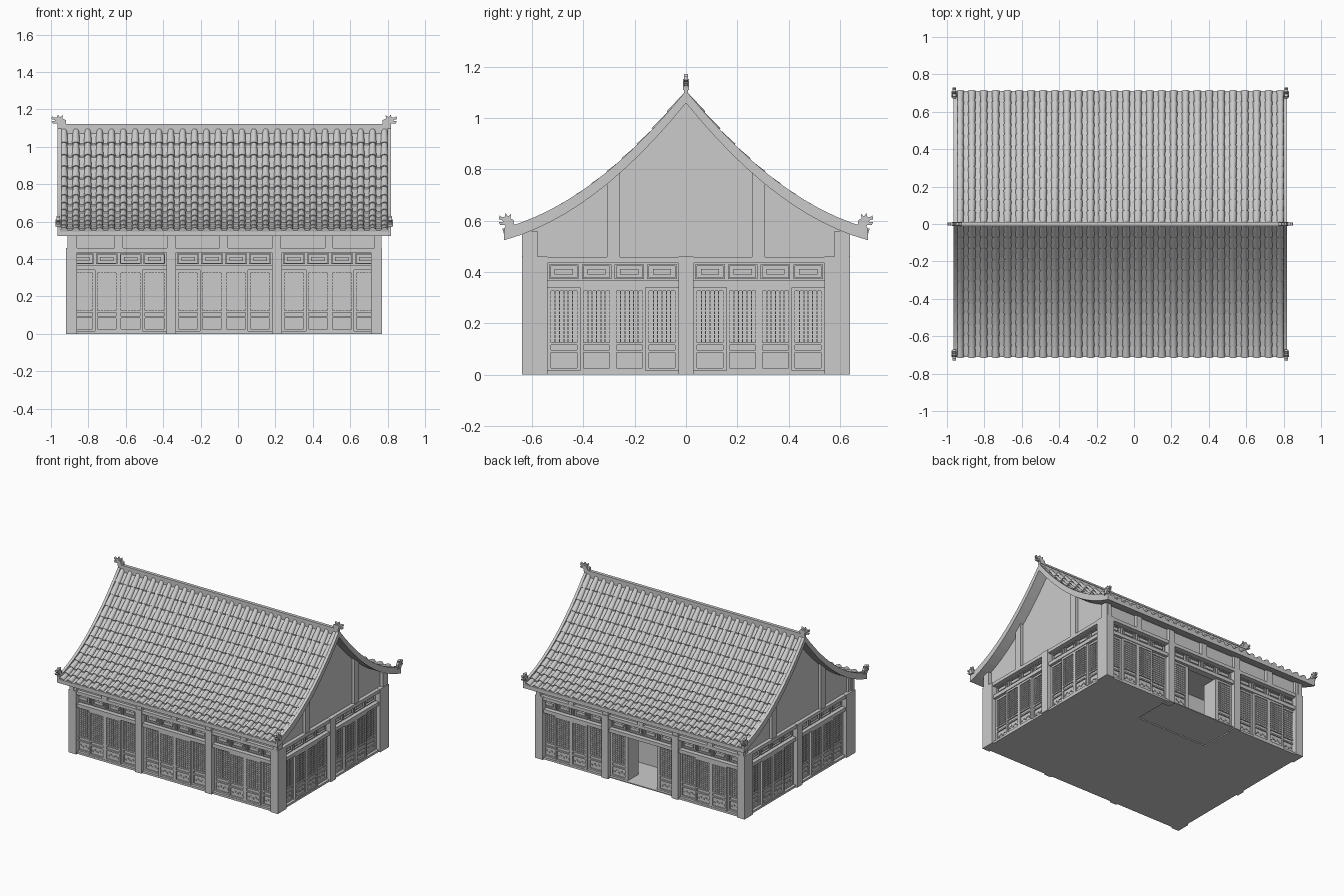
import bpy, bmesh, math
from mathutils import Vector

if "Cube" in bpy.data.objects:
    bpy.data.objects.remove(bpy.data.objects["Cube"])

X0, X1, YW = -0.92, 0.77, 0.64        # outer wall planes
BAYS_X = [(-0.893, -0.383), (-0.331, 0.182), (0.235, 0.748)]
BAYS_Y = [(-0.54, -0.03), (0.03, 0.54)]


def finish(bm, name, smooth=False):
    bmesh.ops.recalc_face_normals(bm, faces=bm.faces)
    me = bpy.data.meshes.new(name)
    bm.to_mesh(me)
    bm.free()
    ob = bpy.data.objects.new(name, me)
    bpy.context.collection.objects.link(ob)
    if smooth:
        bpy.context.view_layer.objects.active = ob
        ob.select_set(True)
        bpy.ops.object.shade_smooth_by_angle(angle=math.radians(40))
        ob.select_set(False)
    return ob


def prism(bm, pts, a, b):
    """Extrude a 3D polygon: a and b are offset vectors of both ends."""
    lo = [bm.verts.new(Vector(p) + Vector(a)) for p in pts]
    hi = [bm.verts.new(Vector(p) + Vector(b)) for p in pts]
    bm.faces.new(lo)
    bm.faces.new(hi[::-1])
    n = len(pts)
    for i in range(n):
        bm.faces.new((lo[i], lo[(i + 1) % n], hi[(i + 1) % n], hi[i]))


def box(bm, x0, x1, y0, y1, z0, z1):
    prism(bm, [(x0, y0, z0), (x1, y0, z0), (x1, y1, z0), (x0, y1, z0)],
          (0, 0, 0), (0, 0, z1 - z0))


def wbox(bm, wall, u0, u1, d0, d1, z0, z1):
    """Box on a wall: u runs along it, d is the distance outwards."""
    if wall == 'front':
        box(bm, u0, u1, -YW - d1, -YW - d0, z0, z1)
    elif wall == 'back':
        box(bm, u0, u1, YW + d0, YW + d1, z0, z1)
    elif wall == 'right':
        box(bm, X1 + d0, X1 + d1, u0, u1, z0, z1)
    else:
        box(bm, X0 - d1, X0 - d0, u0, u1, z0, z1)


def roof_z(y):
    t = abs(y)
    return 1.105 - 1.238 * t + 0.682 * t * t


# solid core, with an entrance hall left open behind the middle back bay
bm = bmesh.new()
cx0, cx1, cy = X0 + 0.045, X1 - 0.045, YW - 0.045
box(bm, cx0, cx1, -cy, 0.33, 0.015, 0.54)
box(bm, cx0, -0.34, 0.33, cy, 0.015, 0.54)
box(bm, 0.24, cx1, 0.33, cy, 0.015, 0.54)
box(bm, -0.34, 0.24, 0.33, cy, 0.345, 0.54)
finish(bm, "core_walls")

# floor, raised a little under the hall
bm = bmesh.new()
fx0, fx1, fy = X0 + 0.012, X1 - 0.012, YW - 0.012
box(bm, fx0, fx1, -fy, 0.33, 0, 0.015)
box(bm, fx0, -0.34, 0.33, fy, 0, 0.015)
box(bm, 0.24, fx1, 0.33, fy, 0, 0.015)
box(bm, -0.34, 0.24, 0.33, fy, 0.008, 0.015)
finish(bm, "floor")

# gable walls with slanted-top posts
ys = [i * 0.08 - 0.64 for i in range(17)]
bm = bmesh.new()
prism(bm, [(0, -0.61, 0.45)] + [(0, max(-.61, min(.61, y)), roof_z(y) - 0.035) for y in ys]
      + [(0, 0.61, 0.45)], (X0 + 0.03, 0, 0), (X1 - 0.03, 0, 0))
for xa, xb in ((X0 + 0.008, X0 + 0.04), (X1 - 0.04, X1 - 0.008)):
    for s in (-1, 1):
        a, b = s * 0.257, s * 0.308
        prism(bm, [(0, a, 0.45), (0, b, 0.45), (0, b, roof_z(b) - 0.04),
                   (0, a, roof_z(a) - 0.04)], (xa, 0, 0), (xb, 0, 0))
        a, b = s * 0.61, s * 0.64
        prism(bm, [(0, a, 0.45), (0, b, 0.45), (0, b, roof_z(b) - 0.04),
                   (0, a, roof_z(a) - 0.04)], (xa - 0 if xa < 0 else xa, 0, 0), (xb, 0, 0))
finish(bm, "gable_walls")


def leaf(bm, wall, u0, u1, d, z0, z1):
    """Door leaf: backing, frame, lattice on top, carved panel below."""
    wbox(bm, wall, u0, u1, d - 0.02, d, z0, z1)
    f = d + 0.009
    for a, b in ((u0, u0 + 0.013), (u1 - 0.013, u1)):
        wbox(bm, wall, a, b, d, f, z0, z1)
    for a, b in ((z0, z0 + 0.014), (0.085, 0.095), (0.115, 0.125), (z1 - 0.014, z1)):
        wbox(bm, wall, u0 + 0.013, u1 - 0.013, d, f, a, b)
    w = u1 - u0 - 0.026
    for i in range(1, 6):
        u = u0 + 0.013 + w * i / 6
        wbox(bm, wall, u - 0.002, u + 0.002, d, d + 0.006, 0.125, z1 - 0.014)
    for i in range(1, 13):
        z = 0.125 + (z1 - 0.139) * i / 13
        wbox(bm, wall, u0 + 0.013, u1 - 0.013, d, d + 0.005, z - 0.002, z + 0.002)
    for i in range(5):                                   # carved motif
        u = u0 + 0.025 + (w - 0.024) * i / 4
        z = 0.053 + (0.006 if i % 2 else -0.004)
        wbox(bm, wall, u - 0.006, u + 0.006, d, d + 0.005, z - 0.004, z + 0.004)


for wall in ('front', 'back', 'left', 'right'):
    long_side = wall in ('front', 'back')
    bays = BAYS_X if long_side else BAYS_Y
    ends = (X0, X1) if long_side else (-YW, YW)
    # posts fill the spaces between bays
    bm = bmesh.new()
    edges = [ends[0]] + [v for b in bays for v in b] + [ends[1]]
    for a, b in zip(edges[::2], edges[1::2]):
        wbox(bm, wall, a, b, -0.06, 0, 0, 0.46)
    finish(bm, wall + "_posts")
    # beams, and short posts under the eaves
    bm = bmesh.new()
    wbox(bm, wall, ends[0] + .004, ends[1] - .004, -0.06, -0.004, 0.435, 0.459)
    for a, b in bays:
        wbox(bm, wall, a, b, -0.06, -0.01, 0.34, 0.366)
    if long_side:
        for c in [-0.883, -0.637, -0.357, -0.076, 0.206, 0.487, 0.762]:
            wbox(bm, wall, c - 0.022, min(c + 0.022, X1 - 0.004), -0.06, -0.005, 0.455, 0.56)
    finish(bm, wall + "_beams")
    # door leaves and frieze lattices
    bm = bmesh.new()
    for n, (a, b) in enumerate(bays):
        w = (b - a) / 4
        for i in range(4):
            inner = i in (1, 2)
            if not (wall == 'back' and n == 1 and inner):
                leaf(bm, wall, a + w * i, a + w * (i + 1), -0.024 if inner else -0.04, 0.012, 0.34)
            u0, u1 = a + w * i + 0.006, a + w * (i + 1) - 0.006
            for p, q, z0, z1 in ((u0, u1, 0.372, 0.378), (u0, u1, 0.423, 0.429),
                                 (u0, u0 + 0.007, 0.378, 0.423), (u1 - 0.007, u1, 0.378, 0.423),
                                 (u0 + 0.022, u1 - 0.022, 0.39, 0.411)):
                wbox(bm, wall, p, q, -0.05, -0.032, z0, z1)
    finish(bm, wall + "_doors_and_frieze")

# the two middle back leaves swung inwards
bm = bmesh.new()
for x in (-0.203, 0.041):
    box(bm, x, x + 0.012, 0.49, 0.61, 0.016, 0.338)
finish(bm, "open_doors")

# roof: curved slab with stepped courses, and half-round tiles on top
ROWS, COLS = 12, 28
RX0, RX1, EAVE = -0.965, 0.818, 0.71
stops = [EAVE * i / ROWS for i in range(ROWS + 1)]
slab, tiles, verge = bmesh.new(), bmesh.new(), bmesh.new()
for s in (-1, 1):
    top, low = [], [(0, s * y, roof_z(y) - 0.046) for y in stops]
    for a, b in zip(stops, stops[1:]):
        top += [(0, s * a, roof_z(a) - 0.025), (0, s * b, roof_z(b) - 0.017)]
    prism(slab, top + low[::-1], (RX0 + 0.015, 0, 0), (RX1 - 0.015, 0, 0))
    edge = [(0, s * y, roof_z(y) + 0.002) for y in stops]
    for x in (RX0, RX1 - 0.02):
        prism(verge, edge + low[::-1], (x, 0, 0), (x + 0.02, 0, 0))
    for c in range(COLS):
        x = RX0 + 0.035 + (RX1 - RX0 - 0.07) * c / (COLS - 1)
        for a, b in zip(stops, stops[1:]):
            p = Vector((x, s * a, roof_z(a) - 0.022))
            q = Vector((x, s * b, roof_z(b) - 0.022))
            d = (q - p).normalized()
            n = Vector((0, -s * d.z * s * s, s * d.y))
            rings = [[tiles.verts.new(o + Vector((r * math.cos(math.pi * k / 8), 0, 0))
                                      + n * r * math.sin(math.pi * k / 8)) for k in range(9)]
                     for o, r in ((p - d * 0.004, 0.016), (q, 0.0215))]
            for k in range(8):
                tiles.faces.new((rings[0][k], rings[0][k + 1], rings[1][k + 1], rings[1][k]))
            tiles.faces.new(rings[1])
            tiles.faces.new(rings[0])
            tiles.faces.new((rings[0][0], rings[1][0], rings[1][8], rings[0][8]))
finish(slab, "roof_slab")
finish(verge, "roof_verge_boards")
finish(tiles, "roof_tiles", True)

# ridge
bm = bmesh.new()
box(bm, RX0, RX1, -0.008, 0.008, 1.06, 1.115)
box(bm, RX0, RX1, -0.012, 0.012, 1.11, 1.122)
finish(bm, "ridge")

# roof creatures: flat side profile, jaw facing outwards, with cheeks
PROFILE = [(0, 0), (.55, 0), (.6, .22), (.9, .22), (1, .4), (.72, .42), (.78, .52), (1, .6),
           (.95, .85), (.8, .72), (.62, .76), (.55, 1), (.42, .76), (.2, .95), (.24, .65), (0, .5)]


def creature(name, origin, out, length, height, half):
    o, u = Vector(origin), Vector(out)
    side = Vector((u.y, u.x, 0))
    bm = bmesh.new()
    pts = [o + u * a * length + Vector((0, 0, b * height)) for a, b in PROFILE]
    prism(bm, pts, -side * half * .6, side * half * .6)
    cheek = [o + u * a * length + Vector((0, 0, b * height))
             for a, b in ((.1, .05), (.5, .05), (.68, .45), (.55, .68), (.3, .62))]
    prism(bm, cheek, -side * half, side * half)
    finish(bm, name)


for x, sx, tag in ((RX0, -1, "left"), (RX1, 1, "right")):
    creature("ridge_creature_" + tag, (x - sx * 0.045, 0, 1.112), (sx, 0, 0), 0.078, 0.06, 0.012)
    for s, end in ((-1, "front"), (1, "back")):
        creature(f"eave_creature_{end}_{tag}", (x - sx * 0.004, s * 0.67, 0.57),
                 (0, s, 0), 0.06, 0.06, 0.014)
